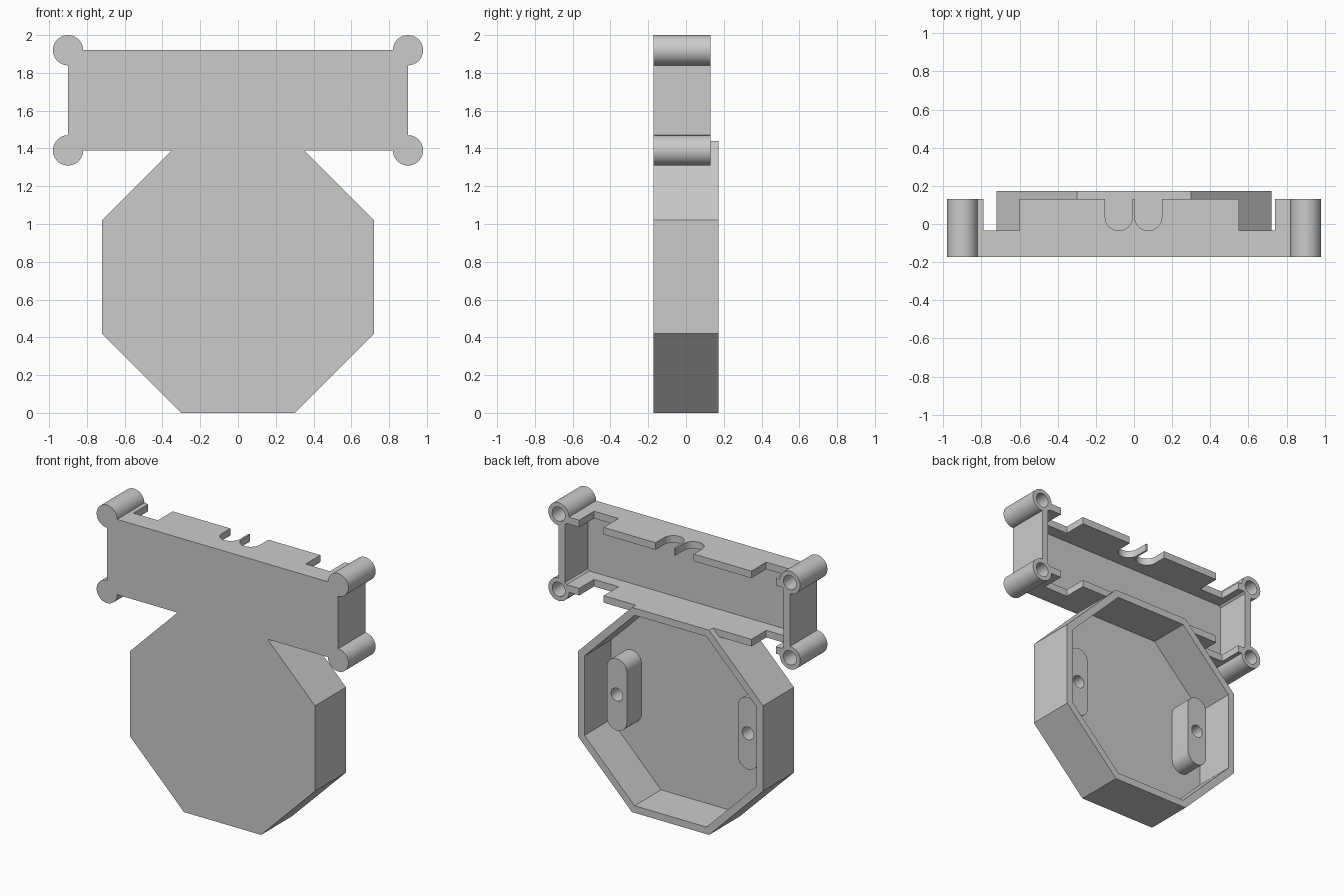
import bpy, bmesh, math

cube = bpy.data.objects.get("Cube")
if cube:
    bpy.data.objects.remove(cube, do_unlink=True)

FRONT, BACK, BOX_BACK, FLOOR = -0.172, 0.172, 0.13, -0.122
WALL, OPEN = 0.05, 0.3
OCT_Z = 0.72

grey = bpy.data.materials.new("plain grey")
grey.use_nodes = True
grey.diffuse_color = (0.6, 0.6, 0.6, 1)
grey.node_tree.nodes["Principled BSDF"].inputs["Base Color"].default_value = (0.6, 0.6, 0.6, 1)


def prism(name, outline, lo, hi, axis="y"):
    """Extrude a flat outline along y (outline is x, z) or z (outline is x, y)."""
    place = (lambda u, v, w: (u, w, v)) if axis == "y" else (lambda u, v, w: (u, v, w))
    bm = bmesh.new()
    low = [bm.verts.new(place(u, v, lo)) for u, v in outline]
    high = [bm.verts.new(place(u, v, hi)) for u, v in outline]
    bm.faces.new(low)
    bm.faces.new(high)
    n = len(outline)
    for i in range(n):
        j = (i + 1) % n
        bm.faces.new((low[i], low[j], high[j], high[i]))
    bmesh.ops.recalc_face_normals(bm, faces=bm.faces)
    mesh = bpy.data.meshes.new(name)
    bm.to_mesh(mesh)
    bm.free()
    mesh.materials.append(grey)
    ob = bpy.data.objects.new(name, mesh)
    bpy.context.collection.objects.link(ob)
    return ob


def rect(x0, x1, y0, y1):
    return [(x0, y0), (x1, y0), (x1, y1), (x0, y1)]


def arc(cx, cy, r, start=0, end=360, steps=48):
    count = steps if end - start == 360 else steps + 1
    angles = [math.radians(start + (end - start) * i / steps) for i in range(count)]
    return [(cx + r * math.cos(a), cy + r * math.sin(a)) for a in angles]


def octagon(scale):
    a, b = 0.72 * scale, 0.3 * scale
    pts = [(b, -a), (a, -b), (a, b), (b, a), (-b, a), (-a, b), (-a, -b), (-b, -a)]
    return [(x, z + OCT_Z) for x, z in pts]


def combine(ob, other, operation):
    """Apply a boolean and discard the second solid."""
    other.hide_render = True
    mod = ob.modifiers.new("combine", "BOOLEAN")
    mod.operation, mod.object, mod.solver = operation, other, "EXACT"
    bpy.context.view_layer.update()
    graph = bpy.context.evaluated_depsgraph_get()
    mesh = bpy.data.meshes.new_from_object(ob.evaluated_get(graph))
    ob.modifiers.clear()
    ob.data = mesh
    bpy.data.objects.remove(other, do_unlink=True)


# Upper tray, open at the back
tray = prism("tray_body", rect(-0.9, 0.9, 1.39, 1.92), FRONT, BOX_BACK)
combine(tray, prism("tray_pocket", rect(-0.85, 0.85, 1.44, 1.87), FLOOR, OPEN), "DIFFERENCE")

# Notches through the upper and lower shelves
for x0, x1 in ((-0.79, -0.6), (0.55, 0.74)):
    notch = prism("shelf_notch", rect(x0, x1, 1.3, 2.0), -0.035, OPEN)
    combine(tray, notch, "DIFFERENCE")

# Two round-bottomed cable slots in the upper shelf
for cx in (-0.08, 0.075):
    r = 0.071
    outline = arc(cx, -0.035 + r, r, 180, 360, 24) + [(cx + r, OPEN), (cx - r, OPEN)]
    combine(tray, prism("cable_slot", outline, 1.8, 2.0, "z"), "DIFFERENCE")

# Octagonal cup, open at the back
cup = prism("octagonal_cup", octagon(1), FRONT, BACK)
combine(cup, prism("cup_pocket", octagon(0.67 / 0.72), FLOOR, OPEN), "DIFFERENCE")
combine(tray, cup, "UNION")

# Screw posts at the tray corners
for x in (-0.9, 0.9):
    for z in (1.39, 1.92):
        combine(tray, prism("corner_post", arc(x, z, 0.08), FRONT, BOX_BACK), "UNION")
        combine(tray, prism("post_hole", arc(x, z, 0.05), FLOOR, OPEN), "DIFFERENCE")

# Slot-shaped mounting bosses inside the cup
for side, x in (("left", 0.51), ("right", -0.51)):
    r, half = 0.078, 0.175
    outline = arc(x, OCT_Z + half, r, 0, 180, 24) + arc(x, OCT_Z - half, r, 180, 360, 24)
    boss = prism(side + "_mounting_boss", outline, FLOOR - 0.02, 0.04)
    combine(boss, prism("boss_hole", arc(x, OCT_Z, 0.045), FLOOR, OPEN), "DIFFERENCE")

# Smooth round surfaces, keep hard edges
for ob in bpy.context.scene.objects:
    ob.select_set(ob.type == "MESH" and grey.name in ob.data.materials)
bpy.context.view_layer.objects.active = tray
bpy.ops.object.shade_smooth_by_angle(angle=math.radians(30))
